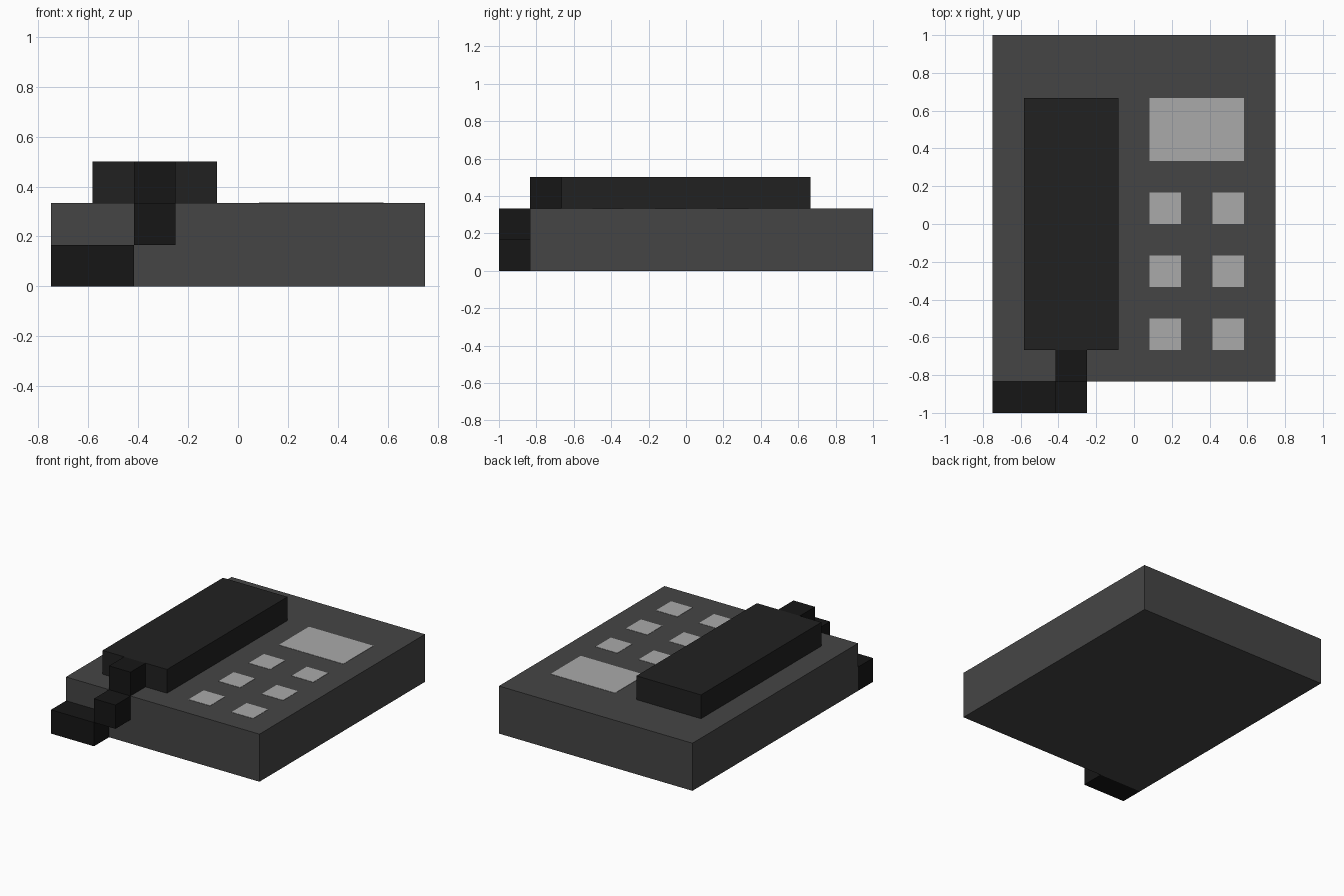
import bpy

if "Cube" in bpy.data.objects:
    bpy.data.objects.remove(bpy.data.objects["Cube"])

U = 1 / 6      # block size of the model
LIFT = 0.002   # keys sit almost flush with the body


def material(name, grey):
    mat = bpy.data.materials.new(name)
    mat.diffuse_color = (grey, grey, grey, 1)
    mat.use_nodes = True
    mat.node_tree.nodes["Principled BSDF"].inputs["Base Color"].default_value = mat.diffuse_color
    return mat


def box(name, lo, hi, mat):
    """Box between two corners given in block units."""
    centre = [(a + b) / 2 * U for a, b in zip(lo, hi)]
    bpy.ops.mesh.primitive_cube_add(size=1, location=centre)
    obj = bpy.context.object
    obj.name = name
    obj.scale = [(b - a) * U for a, b in zip(lo, hi)]
    bpy.ops.object.transform_apply(location=False, rotation=False, scale=True)
    obj.data.materials.append(mat)
    return obj


body_grey = material("body_grey", 0.06)
handset_black = material("handset_black", 0.015)
cord_black = material("cord_black", 0.008)
key_grey = material("key_grey", 0.4)

# Telephone base and handset
box("body", (-4.5, -5, 0), (4.5, 6, 2), body_grey)
box("handset", (-3.5, -4, 2), (-0.5, 4, 3), handset_black)

# Cord stepping down from the handset over the front edge
box("cord_top", (-2.5, -5, 2), (-1.5, -4, 3), cord_black)
box("cord_middle", (-2.5, -6, 1), (-1.5, -5, 2), cord_black)
box("cord_end", (-4.5, -6, 0), (-2.5, -5, 1), cord_black)

# Display and keypad, set into the top of the body
top = 2 + LIFT / U
box("display", (0.5, 2, 1.9), (3.5, 4, top), key_grey)
for row, y in enumerate((0, -2, -4)):
    for col, x in enumerate((0.5, 2.5)):
        box(f"key_{row + 1}_{col + 1}", (x, y, 1.9), (x + 1, y + 1, top), key_grey)
